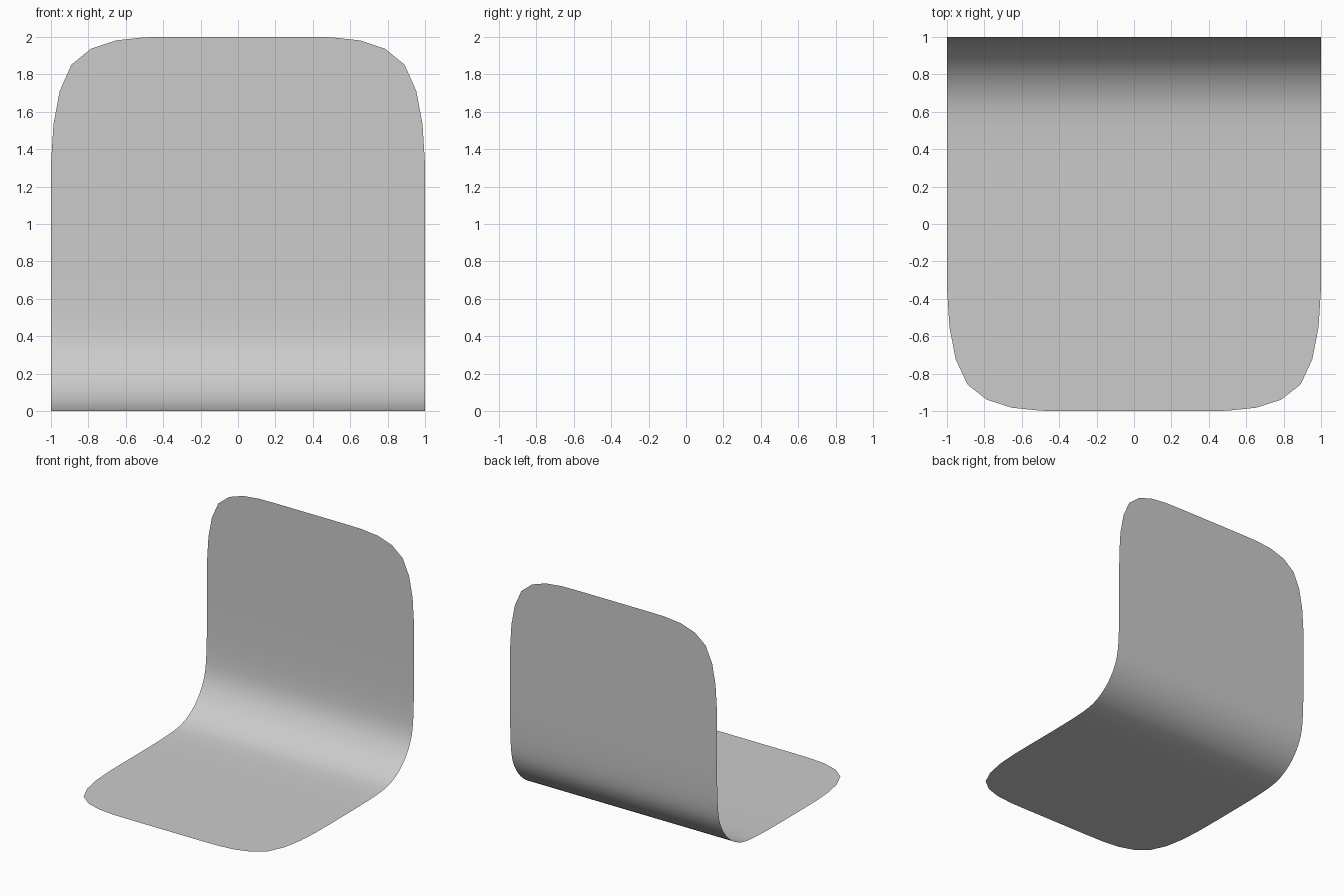
import bpy, bmesh
from math import sin, cos, pi

if "Cube" in bpy.data.objects:
    bpy.data.objects.remove(bpy.data.objects["Cube"])

# Side profile (y, z): flat seat, rounded bend, upright back
R, SEGS = 0.475, 4
profile = [(-1, 0), (-0.13, 0)]
for i in range(SEGS + 1):
    a = pi / 2 * i / SEGS
    profile.append((1 - R + R * sin(a), R - R * cos(a)))
profile += [(1, 1.09), (1, 2)]

# Sweep the profile across three columns as one thin sheet
bm = bmesh.new()
rows = [[bm.verts.new((x, y, z)) for x in (-1, -1 / 3, 1 / 3, 1)]
        for y, z in profile]
for low, high in zip(rows, rows[1:]):
    for c in range(3):
        bm.faces.new((low[c], low[c + 1], high[c + 1], high[c]))
for f in bm.faces:
    f.smooth = True
mesh = bpy.data.meshes.new("seat_shell")
bm.to_mesh(mesh)
bm.free()
seat = bpy.data.objects.new("seat_shell", mesh)
bpy.context.collection.objects.link(seat)

# Subdivision rounds the four free corners
sub = seat.modifiers.new("Subdivision", 'SUBSURF')
sub.levels = sub.render_levels = 2
